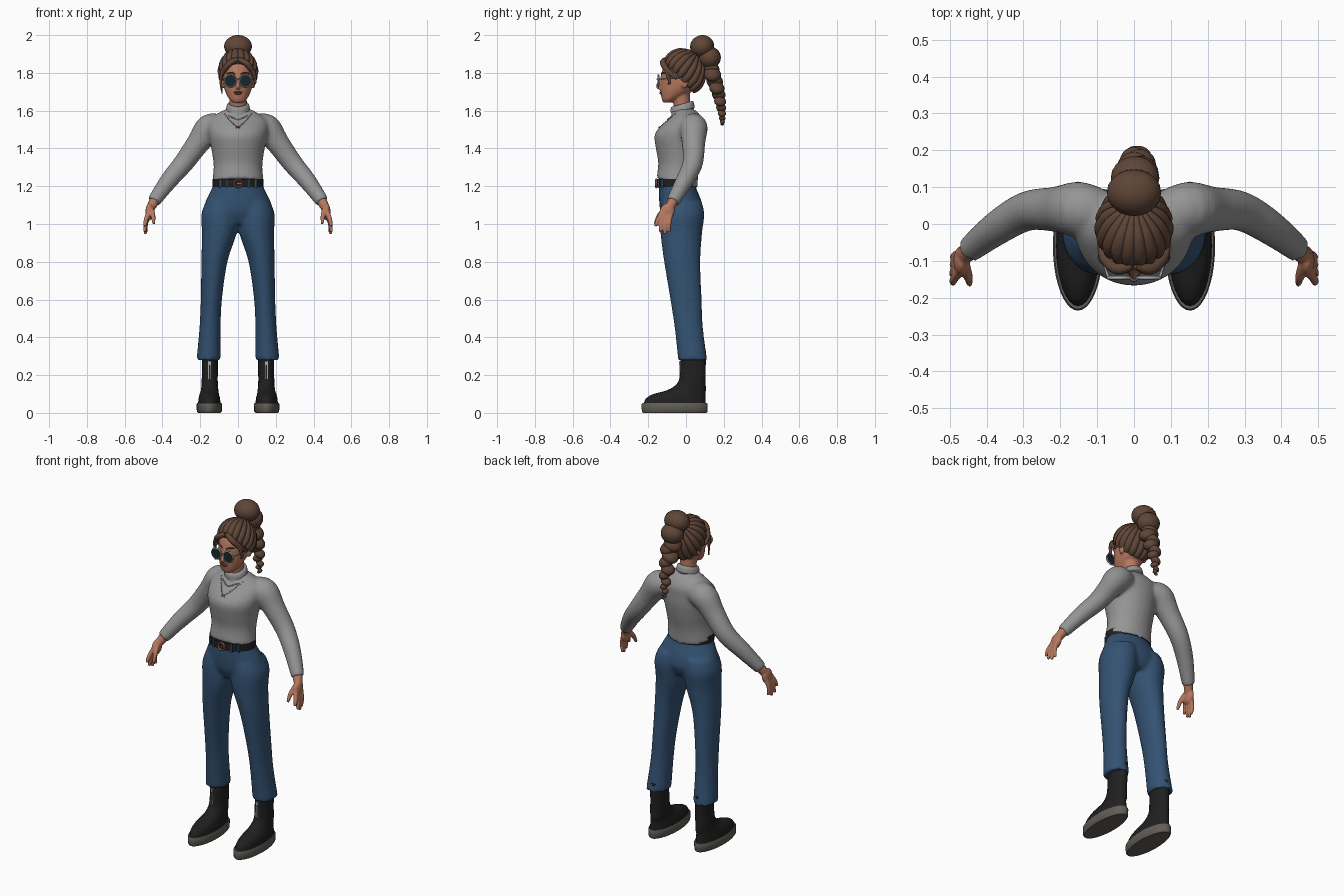
import bpy, bmesh
from math import sin, cos, pi, radians, sqrt
from mathutils import Vector, Matrix, Quaternion
from mathutils.bvhtree import BVHTree

if "Cube" in bpy.data.objects:
    bpy.data.objects.remove(bpy.data.objects["Cube"])


def material(name, *rgb):
    m = bpy.data.materials.new(name)
    m.use_nodes = True
    m.diffuse_color = (*rgb, 1)
    bsdf = next(n for n in m.node_tree.nodes if n.type == "BSDF_PRINCIPLED")
    bsdf.inputs["Base Color"].default_value = (*rgb, 1)
    bsdf.inputs["Roughness"].default_value = 0.8
    return m


WOOL = material("grey wool", 0.3, 0.3, 0.3)
DENIM = material("blue denim", 0.034, 0.085, 0.17)
HAIR = material("brown hair", 0.115, 0.06, 0.038)
SKIN = material("skin", 0.47, 0.19, 0.115)
BLACK = material("black leather", 0.014, 0.014, 0.015)
RUBBER = material("sole rubber", 0.12, 0.11, 0.095)
COPPER = material("copper", 0.4, 0.12, 0.06)
SILVER = material("silver", 0.38, 0.4, 0.42)
LENS = material("dark lens", 0.008, 0.02, 0.025)
LIPS = material("lips", 0.3, 0.075, 0.06)


def spline(rows, k):
    """Smoothly fill in rows of numbers between the given ones."""
    out, last = [], len(rows) - 1
    for i in range(last):
        four = [rows[min(max(i + o, 0), last)] for o in (-1, 0, 1, 2)]
        for j in range(k):
            t = j / k
            out.append([0.5 * (2*q + (r-p)*t + (2*p-5*q+4*r-s)*t*t + (3*q-p-3*r+s)*t**3)
                        for p, q, r, s in zip(*four)])
    return out + [list(rows[-1])]


def bridge(bm, rings):
    """Join rings of points into a closed skin."""
    loops = [[bm.verts.new(p) for p in ring] for ring in rings]
    n = len(loops[0])
    for a, b in zip(loops, loops[1:]):
        for i in range(n):
            bm.faces.new((a[i], a[(i+1) % n], b[(i+1) % n], b[i]))
    bm.faces.new(loops[0][::-1])
    bm.faces.new(loops[-1])


def loft(bm, rows, side=1, k=5, n=32, tilt=(0, 0)):
    """Stack ellipses; each row is z, centre x, centre y, radius x, radius y."""
    rows, rings = spline(rows, k), []
    for i, (z, cx, cy, rx, ry) in enumerate(rows):
        f = i / (len(rows) - 1)
        slope = tilt[0] * (1-f) + tilt[1] * f
        turn = [2 * pi * j / n for j in range(n)]
        rings.append([(side*cx + rx*cos(a), cy + ry*sin(a), z + slope*ry*sin(a)) for a in turn])
    bridge(bm, rings)


def tube(bm, rows, side=1, k=4, n=12):
    """Sweep a circle; each row is x, y, z, radius."""
    rows = spline(rows, k)
    pts = [Vector((side*x, y, z)) for x, y, z, r in rows]
    rot, axis, rings = Quaternion(), Vector((0, 0, 1)), []
    for i, p in enumerate(pts):
        d = (pts[min(i+1, len(pts)-1)] - pts[max(i-1, 0)]).normalized()
        rot, axis = axis.rotation_difference(d) @ rot, d
        r = rows[i][3]
        rings.append([p + rot @ Vector((r*cos(2*pi*j/n), r*sin(2*pi*j/n), 0)) for j in range(n)])
    bridge(bm, rings)


def place(at, scale, rot=(0, 0, 0)):
    m = Matrix.Translation(at)
    for angle, axis in zip(rot, "XYZ"):
        m = m @ Matrix.Rotation(radians(angle), 4, axis)
    return m @ Matrix.Diagonal((*scale, 1))


def ball(bm, at, scale, rot=(0, 0, 0), n=20):
    bmesh.ops.create_uvsphere(bm, u_segments=n, v_segments=n*2//3, radius=1, matrix=place(at, scale, rot))


def box(bm, at, size):
    bmesh.ops.create_cube(bm, size=1, matrix=place(at, size))


def ring(bm, at, radius, thick):
    turn = [2 * pi * i / 24 for i in range(25)]
    tube(bm, [(at[0] + radius*cos(a), at[1], at[2] + radius*sin(a), thick) for a in turn], k=1, n=8)


def finish(bm, name, mat, voxel=0, smooth=5, sharp=45):
    bmesh.ops.recalc_face_normals(bm, faces=bm.faces)
    me = bpy.data.meshes.new(name)
    bm.to_mesh(me)
    bm.free()
    me.materials.append(mat)
    me.shade_smooth()
    ob = bpy.data.objects.new(name, me)
    bpy.context.collection.objects.link(ob)
    if voxel:
        # melt overlapping volumes into one soft surface
        mod = ob.modifiers.new("Blend", "REMESH")
        mod.mode, mod.voxel_size, mod.use_smooth_shade = "VOXEL", voxel, True
        mod = ob.modifiers.new("Soften", "SMOOTH")
        mod.factor, mod.iterations = 0.5, smooth
    else:
        me.set_sharp_from_angle(angle=radians(sharp))
    return ob


SIDES = (1, -1)

# Sweater: torso and both sleeves
bm = bmesh.new()
loft(bm, [(1.215, 0, -.048, .138, .108), (1.3, 0, -.04, .129, .107), (1.38, 0, -.038, .138, .122),
          (1.45, 0, -.036, .152, .131), (1.5, 0, -.022, .16, .118), (1.55, 0, 0, .155, .093),
          (1.59, 0, 0, .1, .066), (1.61, 0, -.012, .06, .05)], tilt=(-.25, 0))
for s in SIDES:
    tube(bm, [(.09, .035, 1.515, .062), (.15, .04, 1.508, .075), (.21, .04, 1.43, .062),
              (.29, .035, 1.32, .054), (.37, -.01, 1.225, .047), (.447, -.07, 1.118, .036)], s, n=24)
sweater = finish(bm, "sweater", WOOL, .01, 6)

# Folded turtleneck
bm = bmesh.new()
loft(bm, [(1.575, 0, -.012, .072, .066), (1.6, 0, -.018, .057, .058), (1.603, 0, -.018, .064, .064),
          (1.632, 0, -.02, .058, .06), (1.636, 0, -.02, .05, .052)], k=2, tilt=(.1, .3))
finish(bm, "collar", WOOL)

# Trousers: pelvis and flared legs
bm = bmesh.new()
loft(bm, [(1.0, 0, -.02, .14, .085), (1.06, 0, -.022, .182, .112), (1.12, 0, -.03, .172, .112),
          (1.19, 0, -.045, .138, .099), (1.225, 0, -.05, .128, .094)])
for s in SIDES:
    loft(bm, [(.28, .156, .035, .064, .077), (.45, .148, .015, .056, .075), (.6, .141, 0, .056, .083),
              (.8, .125, -.02, .069, .096), (.95, .099, -.025, .092, .11),
              (1.05, .094, -.02, .1, .117), (1.12, .085, -.022, .085, .105)], s)
finish(bm, "trousers", DENIM, .01, 5)

# Belt, buckle and belt loops
bm = bmesh.new()
loft(bm, [(1.195, 0, -.05, .136, .105), (1.237, 0, -.05, .136, .105)], k=1, n=48)
finish(bm, "belt", BLACK)
bm = bmesh.new()
ring(bm, (0, -.158, 1.215), .021, .005)
box(bm, (.01, -.159, 1.215), (.03, .006, .006))
finish(bm, "buckle", COPPER)
bm = bmesh.new()
for x in (-.095, -.06, .06, .095):
    box(bm, (x, -.051 - .105*sqrt(1 - (x/.136)**2), 1.215), (.009, .01, .048))
finish(bm, "belt_loops", DENIM)

# Boots, soles and zips
for s, tag in zip(SIDES, ("left", "right")):
    bm = bmesh.new()
    loft(bm, [(.04, .152, -.06, .06, .165), (.075, .152, -.055, .057, .158), (.1, .152, -.035, .051, .137),
              (.122, .15, .005, .046, .1), (.16, .15, .03, .043, .074), (.22, .149, .036, .042, .068),
              (.33, .149, .038, .043, .068)], s)
    finish(bm, tag + "_boot", BLACK)
    bm = bmesh.new()
    loft(bm, [(0, .152, -.06, .06, .168), (.008, .152, -.06, .066, .174), (.045, .152, -.06, .068, .175),
              (.052, .152, -.06, .064, .171)], s, k=1, n=40)
    finish(bm, tag + "_sole", RUBBER)
    bm = bmesh.new()
    for dx in (-.006, .006):
        box(bm, (s*.15 + dx, -.032, .2), (.004, .006, .15))
    box(bm, (s*.15, -.035, .262), (.01, .006, .018))
    finish(bm, tag + "_boot_zip", SILVER)

# Hands: wrist, palm, four fingers and thumb
FINGERS = [(-.128, .492, -.162, .988), (-.112, .494, -.137, .958), (-.096, .49, -.113, .946), (-.08, .484, -.09, .956)]
for s, tag in zip(SIDES, ("left", "right")):
    bm = bmesh.new()
    tube(bm, [(.435, -.06, 1.135, .028), (.455, -.08, 1.1, .026), (.465, -.09, 1.075, .02)], s)
    ball(bm, (s*.469, -.1, 1.065), (.021, .04, .046), (-18, 0, 0))
    for y, tx, ty, tz in FINGERS:
        tube(bm, [(.474, y, 1.06, .013), (.488, (y+ty)/2 - .004, (1.05+tz)/2, .012), (tx, ty, tz, .008)], s)
    tube(bm, [(.462, -.105, 1.085, .016), (.45, -.142, 1.045, .013), (.446, -.164, 1.0, .008)], s)
    finish(bm, tag + "_hand", SKIN, .005, 3)

# Head: skull and jaw, neck, nose and ears
bm = bmesh.new()
loft(bm, [(1.643, 0, -.1, .026, .02), (1.66, 0, -.086, .046, .042), (1.69, 0, -.06, .063, .074),
          (1.72, 0, -.042, .074, .094), (1.76, 0, -.032, .08, .102), (1.8, 0, -.025, .082, .105),
          (1.85, 0, -.018, .074, .093), (1.89, 0, -.01, .05, .06), (1.905, 0, 0, .02, .02)])
tube(bm, [(0, -.012, 1.57, .046), (0, -.022, 1.64, .045), (0, -.03, 1.72, .05)], n=24)
tube(bm, [(0, -.13, 1.775, .007), (0, -.141, 1.75, .009), (0, -.148, 1.729, .012), (0, -.132, 1.718, .011)])
for s in SIDES:
    ball(bm, (s*.081, -.005, 1.747), (.011, .018, .03), (-10, 0, 0))
finish(bm, "head", SKIN, .006, 3)
bm = bmesh.new()
ball(bm, (0, -.131, 1.698), (.023, .01, .005))
ball(bm, (0, -.13, 1.69), (.019, .01, .006))
finish(bm, "lips", LIPS)

# Swept hair: cap cut along the hairline, with locks drawn to the tie
CENTRE, SIZE = Vector((0, -.012, 1.805)), Vector((.092, .112, .12))
bm = bmesh.new()
ball(bm, CENTRE, SIZE, n=32)
cut = bmesh.ops.bisect_plane(bm, geom=bm.verts[:] + bm.edges[:] + bm.faces[:], plane_co=(0, -.125, 1.86),
                             plane_no=(0, 1, 1), clear_inner=True)
bmesh.ops.edgeloop_fill(bm, edges=[e for e in cut["geom_cut"] if isinstance(e, bmesh.types.BMEdge)])
tie = Vector((0, .6, .8)).normalized()
LOCKS = 18
for i in range(LOCKS):
    a = 2 * pi * (i + .5) / LOCKS
    start = Vector((sin(a), -.7*cos(a) - .25, .7*cos(a) - .25)).normalized()
    path = []
    for j in range(7):
        t = j / 6
        p = CENTRE + start.lerp(tie, t).normalized() * .94 * SIZE
        path.append((*p, (.014 + .01*sin(pi*min(t*1.5, 1))) * (1 - .3*t)))
    tube(bm, path, k=3, n=10)
finish(bm, "swept_hair", HAIR)

# Fringe, face-framing locks and brows
bm = bmesh.new()
for s, drop in zip(SIDES, (.05, .0)):
    tube(bm, [(.004, -.112, 1.872, .012), (.045, -.122, 1.85, .016), (.08, -.092, 1.805, .014), (.092, -.05, 1.77, .007)], s)
    tube(bm, [(.05, -.116, 1.845, .009), (.083, -.1, 1.8, .01), (.091, -.088, 1.75, .007), (.084, -.096, 1.69 + drop, .003)], s)
    tube(bm, [(.014, -.131, 1.794, .003), (.038, -.123, 1.802, .004), (.06, -.104, 1.796, .002)], s)
finish(bm, "fringe", HAIR)

# High bun and hanging plait of alternating lobes
bm = bmesh.new()
ball(bm, (0, .085, 1.94), (.074, .064, .06), (20, 0, 0))
ball(bm, (.003, .125, 1.88), (.066, .06, .058), (25, 0, 0))
PLAIT = spline([(.13, 1.82, .052), (.152, 1.755, .048), (.173, 1.685, .04), (.186, 1.615, .029), (.192, 1.56, .019), (.192, 1.53, .011)], 2)
for i, (y, z, r) in enumerate(PLAIT):
    s = 1 if i % 2 else -1
    ball(bm, (.008 + s*r*.22, y, z), (r, r*.92, r*.72), (-15, s*28, 0))
finish(bm, "plait", HAIR)

# Round sunglasses
bm = bmesh.new()
for s in SIDES:
    ring(bm, (s*.04, -.146, 1.758), .031, .0045)
    tube(bm, [(.07, -.143, 1.768, .004), (.087, -.09, 1.77, .003), (.09, -.01, 1.77, .003)], s, n=8)
tube(bm, [(-.012, -.148, 1.763, .003), (0, -.153, 1.768, .003), (.012, -.148, 1.763, .003)], n=8)
finish(bm, "glasses_frame", SILVER)
bm = bmesh.new()
for s in SIDES:
    bmesh.ops.create_cone(bm, cap_ends=True, segments=28, radius1=.03, radius2=.03, depth=.006,
                          matrix=place((s*.04, -.147, 1.758), (1, 1, 1), (90, 0, 0)))
finish(bm, "glasses_lenses", LENS)

# Necklaces laid on the sweater
surface = BVHTree.FromObject(sweater, bpy.context.evaluated_depsgraph_get())
for name, mat, width, low, rise in (("long_necklace", COPPER, .07, 1.513, .068), ("short_necklace", SILVER, .05, 1.553, .02)):
    bm = bmesh.new()
    for i in range(-10, 11):
        t = i / 10
        hit = surface.ray_cast(Vector((t*width, -1, low + rise*abs(t)**1.3)), Vector((0, 1, 0)))[0]
        if hit:
            ball(bm, hit, (.0035, .0035, .0035), n=8)
            if i == 0 and mat == COPPER:
                ring(bm, hit + Vector((0, -.003, -.008)), .009, .003)
    finish(bm, name, mat)
